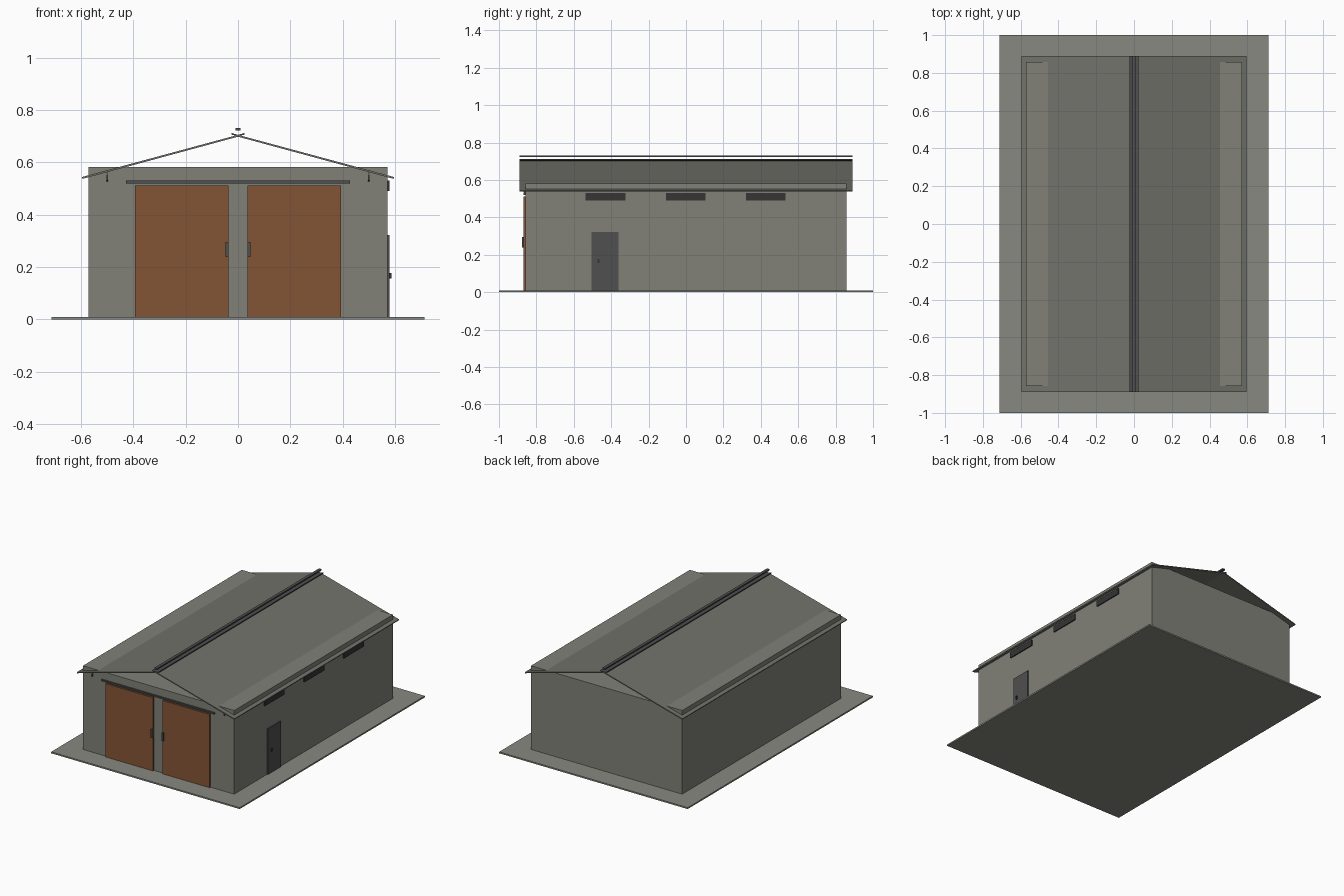
import bpy, bmesh
from mathutils import Vector

if "Cube" in bpy.data.objects:
    bpy.data.objects.remove(bpy.data.objects["Cube"])


def material(name, rgb):
    m = bpy.data.materials.new(name)
    m.diffuse_color = (*rgb, 1)
    m.use_nodes = True
    m.node_tree.nodes["Principled BSDF"].inputs["Base Color"].default_value = m.diffuse_color
    return m


CONCRETE = material("concrete", (0.25, 0.25, 0.22))
WALL = material("wall", (0.22, 0.22, 0.19))
ROOF = material("roofing", (0.17, 0.17, 0.15))
STEEL = material("dark_steel", (0.08, 0.08, 0.08))
GLASS = material("dark_glass", (0.035, 0.035, 0.035))
DOOR = material("brown_door", (0.23, 0.09, 0.035))


def prism(name, profile, axis, lo, hi, mat):
    """Extrude a closed 2D profile along an axis: 'y' uses (x, z), 'x' uses (y, z)."""
    bm = bmesh.new()
    place = (lambda a, b: (a, lo, b)) if axis == 'y' else (lambda a, b: (lo, a, b))
    face = bm.faces.new([bm.verts.new(place(a, b)) for a, b in profile])
    ext = bmesh.ops.extrude_face_region(bm, geom=[face])
    move = Vector((0, hi - lo, 0)) if axis == 'y' else Vector((hi - lo, 0, 0))
    bmesh.ops.translate(bm, vec=move,
                        verts=[v for v in ext['geom'] if isinstance(v, bmesh.types.BMVert)])
    bmesh.ops.recalc_face_normals(bm, faces=bm.faces)
    me = bpy.data.meshes.new(name)
    bm.to_mesh(me)
    bm.free()
    me.materials.append(mat)
    ob = bpy.data.objects.new(name, me)
    bpy.context.collection.objects.link(ob)
    return ob


def box(name, x, y, z, mat):
    return prism(name, [(x[0], z[0]), (x[1], z[0]), (x[1], z[1]), (x[0], z[1])],
                 'y', y[0], y[1], mat)


# Slab and main hall
box("ground_slab", (-0.713, 0.713), (-1, 1), (0, 0.01), CONCRETE)
box("walls", (-0.572, 0.572), (-0.858, 0.858), (0.01, 0.582), WALL)

# Parts repeated on both sides of the ridge
for side, s in (("left", -1), ("right", 1)):
    prism(side + "_roof_panel",
          [(0, 0.698), (s * 0.594, 0.537), (s * 0.596, 0.544), (0, 0.705)],
          'y', -0.89, 0.89, ROOF)
    prism(side + "_ridge_flap",
          [(0, 0.699), (s * 0.025, 0.706), (s * 0.024, 0.712), (0, 0.705)],
          'y', -0.89, 0.89, STEEL)
    x = sorted((s * 0.036, s * 0.394))
    box(side + "_sliding_door", x, (-0.868, -0.856), (0.01, 0.511), DOOR)
    x = sorted((s * 0.037, s * 0.048))
    box(side + "_door_handle", x, (-0.878, -0.866), (0.238, 0.295), STEEL)
    # Slanted eave strut under the front overhang
    prism(side + "_eave_strut",
          [(-0.856, 0.526), (-0.868, 0.532), (-0.868, 0.538), (-0.856, 0.577)],
          'x', s * 0.5 - 0.003, s * 0.5 + 0.003, STEEL)

# Ridge vent and door rail
box("ridge_vent_cap", (-0.01, 0.01), (-0.89, 0.89), (0.722, 0.731), STEEL)
box("door_rail", (-0.427, 0.427), (-0.869, -0.856), (0.52, 0.53), STEEL)

# Side door and high windows on the right wall
box("side_door", (0.57, 0.579), (-0.504, -0.362), (0.01, 0.322), STEEL)
box("side_door_handle", (0.578, 0.587), (-0.473, -0.463), (0.157, 0.178), GLASS)
for i, y in enumerate((-0.43, -0.001, 0.426)):
    box(f"window_{i + 1}", (0.57, 0.579), (y - 0.106, y + 0.106), (0.49, 0.531), GLASS)
